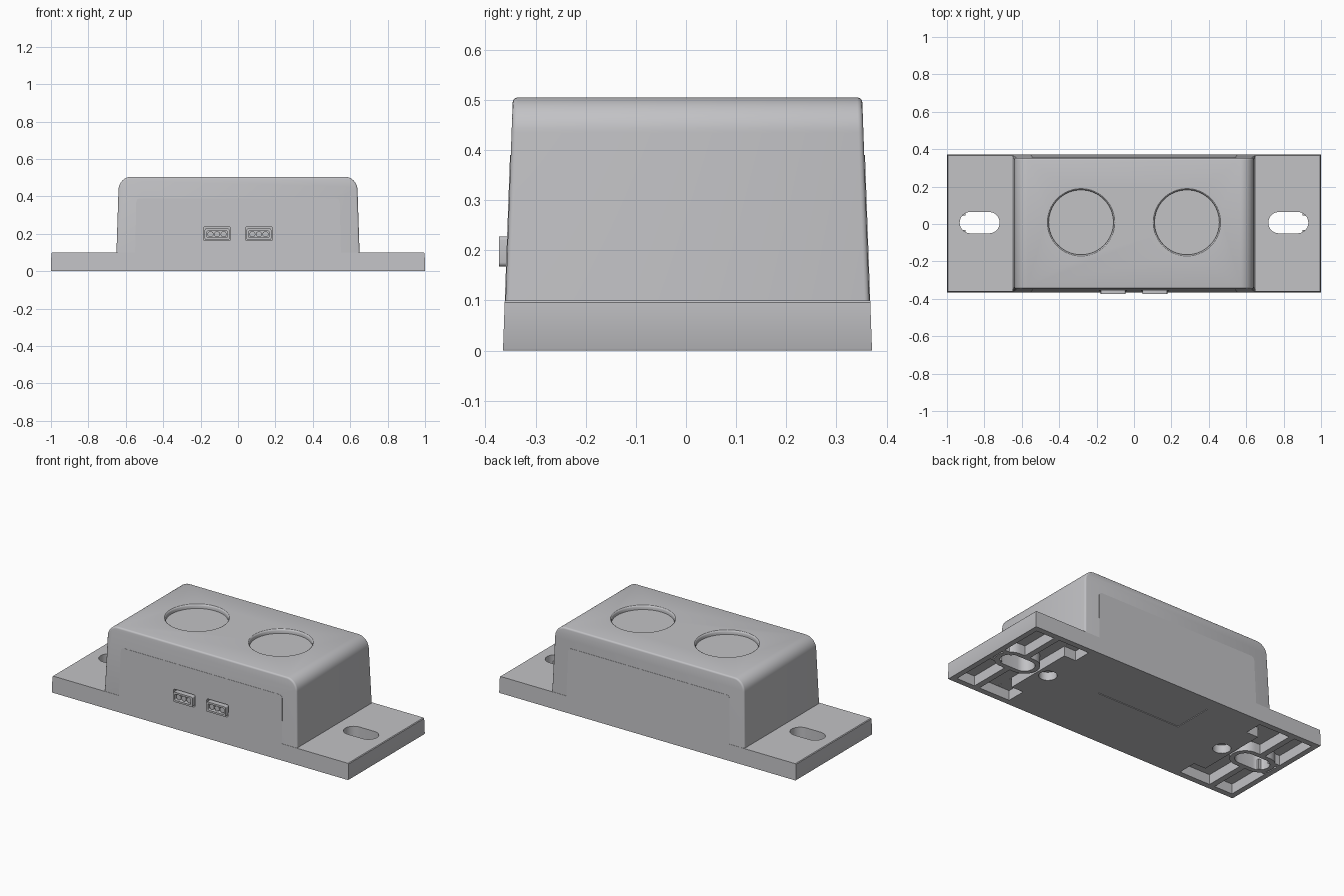
import bpy, bmesh, math

if "Cube" in bpy.data.objects:
    bpy.data.objects.remove(bpy.data.objects["Cube"])

grey = bpy.data.materials.new("light_grey_plastic")
grey.diffuse_color = (0.54, 0.54, 0.56, 1)
grey.use_nodes = True
grey.node_tree.nodes["Principled BSDF"].inputs["Base Color"].default_value = grey.diffuse_color


def loft(name, loops):
    """Closed solid through equal-length loops of 3D points."""
    bm = bmesh.new()
    rings = [[bm.verts.new(p) for p in loop] for loop in loops]
    n = len(rings[0])
    for a, b in zip(rings, rings[1:]):
        for i in range(n):
            j = (i + 1) % n
            bm.faces.new((a[i], a[j], b[j], b[i]))
    bm.faces.new(rings[0])
    bm.faces.new(rings[-1])
    bmesh.ops.recalc_face_normals(bm, faces=bm.faces)
    me = bpy.data.meshes.new(name)
    bm.to_mesh(me)
    bm.free()
    me.materials.append(grey)
    ob = bpy.data.objects.new(name, me)
    bpy.context.collection.objects.link(ob)
    return ob


def box(name, x0, x1, y0, y1, z0, z1):
    pts = [(x0, y0), (x1, y0), (x1, y1), (x0, y1)]
    return loft(name, [[(x, y, z) for x, y in pts] for z in (z0, z1)])


def arc(cx, cz, r, a0, a1, n=8):
    return [(cx + r * math.cos(math.radians(a0 + (a1 - a0) * i / n)),
             cz + r * math.sin(math.radians(a0 + (a1 - a0) * i / n))) for i in range(n + 1)]


def stadium(name, cx, cy, half, r, z0, z1):
    pts = arc(cx + half, cy, r, -90, 90, 16) + arc(cx - half, cy, r, 90, 270, 16)
    return loft(name, [[(x, y, z) for x, y in pts] for z in (z0, z1)])


def disc(name, cx, cy, rings, n=64):
    return loft(name, [[(cx + r * math.cos(2 * math.pi * i / n), cy + r * math.sin(2 * math.pi * i / n), z)
                        for i in range(n)] for z, r in rings])


def round_rect(cx, cz, hx, hz, r):
    return (arc(cx + hx - r, cz - hz + r, r, -90, 0, 4) + arc(cx + hx - r, cz + hz - r, r, 0, 90, 4)
            + arc(cx - hx + r, cz + hz - r, r, 90, 180, 4) + arc(cx - hx + r, cz - hz + r, r, 180, 270, 4))


def front(z):
    return -0.365 + 0.036 * z


def back(z):
    return 0.371 - 0.036 * z


def along_y(name, pts, y0, y1):
    return loft(name, [[(x, y0, z) for x, z in pts], [(x, y1, z) for x, z in pts]])


def drafted(name, pts, inset):
    return loft(name, [[(x, front(z) + inset, z) for x, z in pts],
                       [(x, back(z) - inset, z) for x, z in pts]])


def cut(ob, cutters):
    for c in cutters:
        c.hide_render = True
        m = ob.modifiers.new("cut", 'BOOLEAN')
        m.operation = 'DIFFERENCE'
        m.solver = 'EXACT'
        m.object = c


def mirrored(half):
    return half + [(-x, z) for x, z in reversed(half)]


# Base plate with the upright front and back panels
base = drafted("base_plate", mirrored([(0.998, 0.0), (1.0, 0.004), (0.998, 0.096), (0.994, 0.1), (0.55, 0.1)]
                                      + arc(0.522, 0.368, 0.022, 0, 90)), 0)

# Cover with rounded shoulders and softened front and back rims
cover = drafted("cover", mirrored([(0.65, 0.098)] + arc(0.569, 0.435, 0.07, 0, 90, 12)), 0.0015)
bm = bmesh.new()
bm.from_mesh(cover.data)
rim = [e for e in bm.edges if e.verts[0].co.y * e.verts[1].co.y > 0
       and max(v.co.z for v in e.verts) > 0.2]
bmesh.ops.bevel(bm, geom=rim, offset=0.01, segments=3, profile=0.5, affect='EDGES')
bm.to_mesh(cover.data)
bm.free()

CY = 0.007
base_cuts, cover_cuts, parts, helpers = [], [], [base, cover], []

# Underside label recess
base_cuts.append(box("label_cutter", -0.28, 0.28, 0.035, 0.28, -0.02, 0.004))

for side, s in (("right", 1), ("left", -1)):
    # Shallow round dish in the cover top
    cover_cuts.append(disc("dish_cutter_" + side, s * 0.283, CY + 0.002,
                           [(0.48, 0.173), (0.496, 0.173), (0.502, 0.176), (0.506, 0.182), (0.53, 0.182)]))
    # Mounting slot
    slot = stadium("slot_cutter_" + side, s * 0.825, CY, 0.05, 0.057, -0.05, 0.2)
    # Underside pockets
    inner, outer = sorted((s * 0.68, s * 0.965))
    base_cuts.append(box("end_pocket_cutter_" + side, inner, outer, -0.33, 0.336, -0.02, 0.06))
    for k in (-1, 1):
        xa, xb = sorted((s * 0.6, s * 0.7))
        ya, yb = sorted((CY + k * 0.22, 0.003 + k * 0.3325))
        base_cuts.append(box("side_pocket_cutter", xa, xb, ya, yb, -0.02, 0.0595))
    base_cuts.append(slot)
    # Screw well
    base_cuts.append(disc("screw_cutter_" + side, s * 0.61, CY, [(-0.02, 0.05), (0.05, 0.05)], 32))

    # Boss around the slot, and ribs in the pocket
    boss = stadium("slot_boss_" + side, s * 0.825, CY, 0.05, 0.085, 0.0, 0.065)
    cut(boss, [slot])
    parts.append(boss)
    for k in (-1, 1):
        ya, yb = sorted((CY + k * 0.08, 0.003 + k * 0.335))
        parts.append(box("cross_rib_" + side, s * 0.825 - 0.018, s * 0.825 + 0.018, ya, yb, 0, 0.062))
        xa, xb = sorted((s * 0.9, s * 0.967))
        parts.append(box("end_rib_" + side, xa, xb, CY + k * 0.05 - 0.012, CY + k * 0.05 + 0.012, 0, 0.062))

    # Connector port with three pins
    px, pz = s * 0.112, 0.198
    gap = along_y("port_gap_cutter", round_rect(px, pz + 0.002, 0.073, 0.037, 0.01), -0.45, -0.335)
    base_cuts.append(gap)
    cover_cuts.append(gap)
    frame = along_y("port_frame_" + side, round_rect(px, pz, 0.066, 0.03, 0.008), -0.373, -0.325)
    hole = along_y("port_hole_cutter", round_rect(px, pz, 0.054, 0.019, 0.008), -0.45, -0.34)
    cut(frame, [hole])
    helpers.append(hole)
    parts.append(frame)
    for i in (-1, 0, 1):
        parts.append(along_y("port_pin_" + side, arc(px + i * 0.035, pz, 0.016, 0, 345, 23), -0.362, -0.335))

cut(base, base_cuts)
cut(cover, cover_cuts)

# Apply the cuts, then shade smoothly with sharp corners kept
for ob in parts:
    bpy.ops.object.select_all(action='DESELECT')
    ob.select_set(True)
    bpy.context.view_layer.objects.active = ob
    for m in list(ob.modifiers):
        bpy.ops.object.modifier_apply(modifier=m.name)
    bpy.ops.object.shade_smooth_by_angle(angle=math.radians(30))

for c in set(base_cuts + cover_cuts + helpers):
    bpy.data.objects.remove(c)
